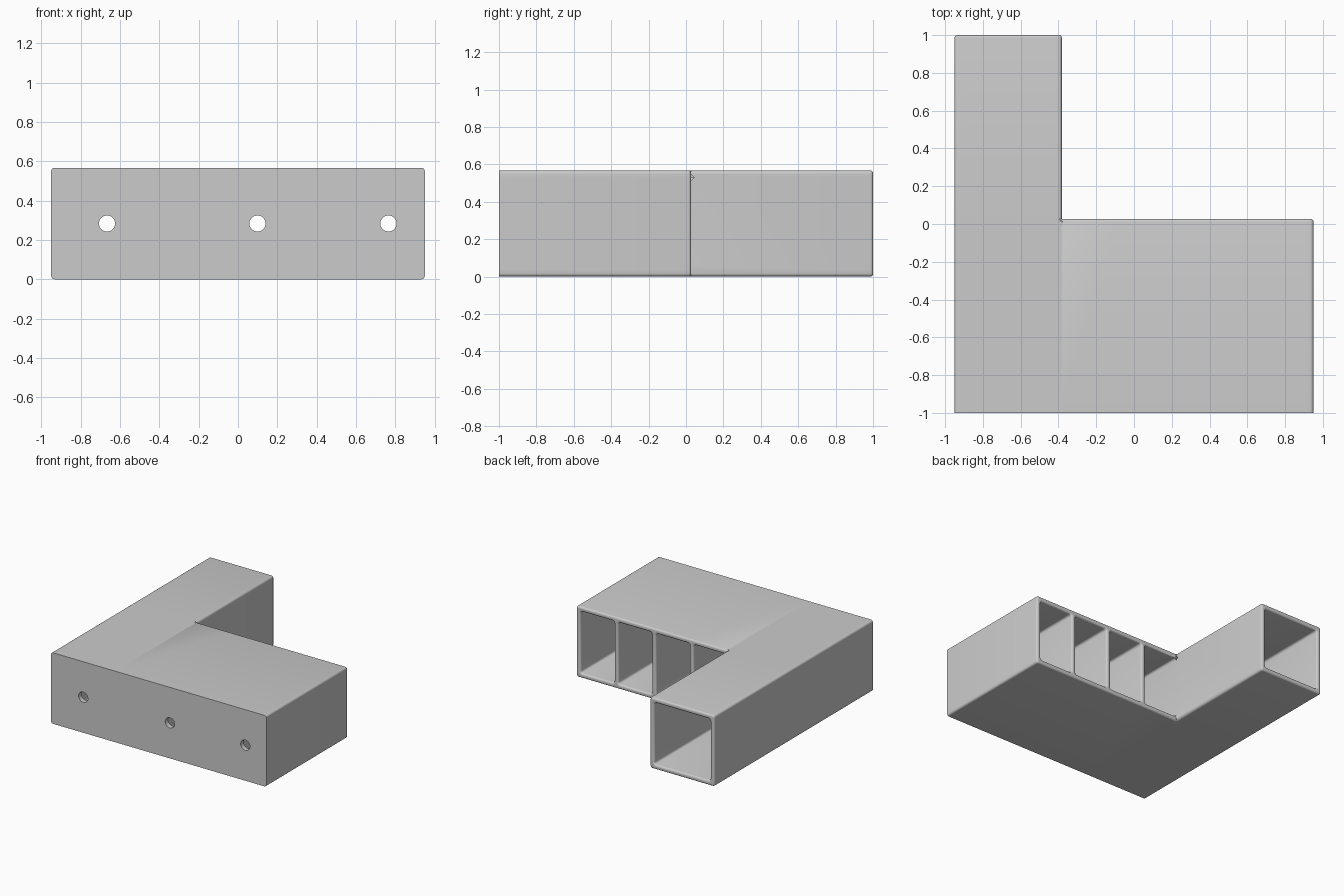
import bpy, bmesh, math
from mathutils import Matrix

if "Cube" in bpy.data.objects:
    bpy.data.objects.remove(bpy.data.objects["Cube"])

T = 0.0375            # wall thickness
H = 0.567             # height
X0, XA, X1 = -0.95, -0.382, 0.95   # left side, arm's right side, right side
YB = 0.0265           # back of the wide block
PITCH = (X1 - XA) / 4

# Grid lines: wall and hollow intervals alternate along x
xs = [X0, X0 + T, XA - T, XA]
for n in range(4):
    xs += [XA + (n + 1) * PITCH - T, XA + (n + 1) * PITCH]
ys = [-1, -1 + T, YB, 1]
zs = [0, T, H - T, H]


def solid(i, j, k):
    if not (0 <= i < len(xs) - 1 and 0 <= j < 3 and 0 <= k < 3):
        return False
    if j == 2 and i > 2:                       # nothing beside the arm
        return False
    return not (k == 1 and j >= 1 and i % 2)   # hollow tubes, open at the back


bm = bmesh.new()
verts = {}


def vert(c):
    if c not in verts:
        verts[c] = bm.verts.new((xs[c[0]], ys[c[1]], zs[c[2]]))
    return verts[c]


# Housing shell: a face wherever solid meets empty space
for i in range(len(xs) - 1):
    for j in range(3):
        for k in range(3):
            if not solid(i, j, k):
                continue
            for a in range(3):
                for s in (0, 1):
                    nb = [i, j, k]
                    nb[a] += 2 * s - 1
                    if solid(*nb):
                        continue
                    ring = []
                    for u, v in ((0, 0), (1, 0), (1, 1), (0, 1)):
                        c = [i, j, k]
                        c[a] += s
                        c[(a + 1) % 3] += u
                        c[(a + 2) % 3] += v
                        ring.append(vert(tuple(c)))
                    bm.faces.new(ring if s else ring[::-1])
bm.normal_update()


def soften(rule, size):
    edges = [e for e in bm.edges if len(e.link_faces) == 2 and rule(e)]
    bmesh.ops.bevel(bm, geom=edges, offset=size, offset_type='OFFSET',
                    segments=4, profile=0.5, affect='EDGES')
    bm.normal_update()


def lengthwise(e):
    d = (e.verts[0].co - e.verts[1].co).normalized()
    return abs(d.y) > 0.99 and e.calc_face_angle(0) > 1


def rim(e):
    backs = [f for f in e.link_faces if f.normal.y > 0.99]
    return (len(backs) == 1 and backs[0].calc_center_median().y > YB - 0.005
            and e.calc_face_angle(0) > 1 and e.is_convex)


soften(lengthwise, 0.017)   # rounded long edges and tube corners
soften(rim, 0.014)          # rounded rear rims

mesh = bpy.data.meshes.new("housing")
bm.to_mesh(mesh)
bm.free()
housing = bpy.data.objects.new("housing", mesh)
bpy.context.collection.objects.link(housing)

grey = bpy.data.materials.new("light grey")
grey.diffuse_color = (0.6, 0.6, 0.6, 1)
grey.use_nodes = True
grey.node_tree.nodes["Principled BSDF"].inputs["Base Color"].default_value = grey.diffuse_color
mesh.materials.append(grey)

# Round holes through the front wall
cut = bmesh.new()
for x in ((X0 + XA) / 2, XA + 1.5 * PITCH - T / 2, XA + 3.5 * PITCH - T / 2):
    bmesh.ops.create_cone(cut, cap_ends=True, segments=32, radius1=0.041, radius2=0.041,
                          depth=0.12, matrix=Matrix.Translation((x, -1 + T / 2, H / 2))
                          @ Matrix.Rotation(math.pi / 2, 4, 'X'))
cut_mesh = bpy.data.meshes.new("hole_cutter")
cut.to_mesh(cut_mesh)
cut.free()
cut_mesh.materials.append(grey)
cutter = bpy.data.objects.new("hole_cutter", cut_mesh)
bpy.context.collection.objects.link(cutter)
cutter.hide_render = True

mod = housing.modifiers.new("holes", 'BOOLEAN')
mod.operation = 'DIFFERENCE'
mod.solver = 'EXACT'
mod.object = cutter
bpy.context.view_layer.objects.active = housing
housing.select_set(True)
bpy.ops.object.modifier_apply(modifier="holes")
bpy.data.objects.remove(cutter)
bpy.ops.object.shade_smooth_by_angle(angle=math.radians(35))
